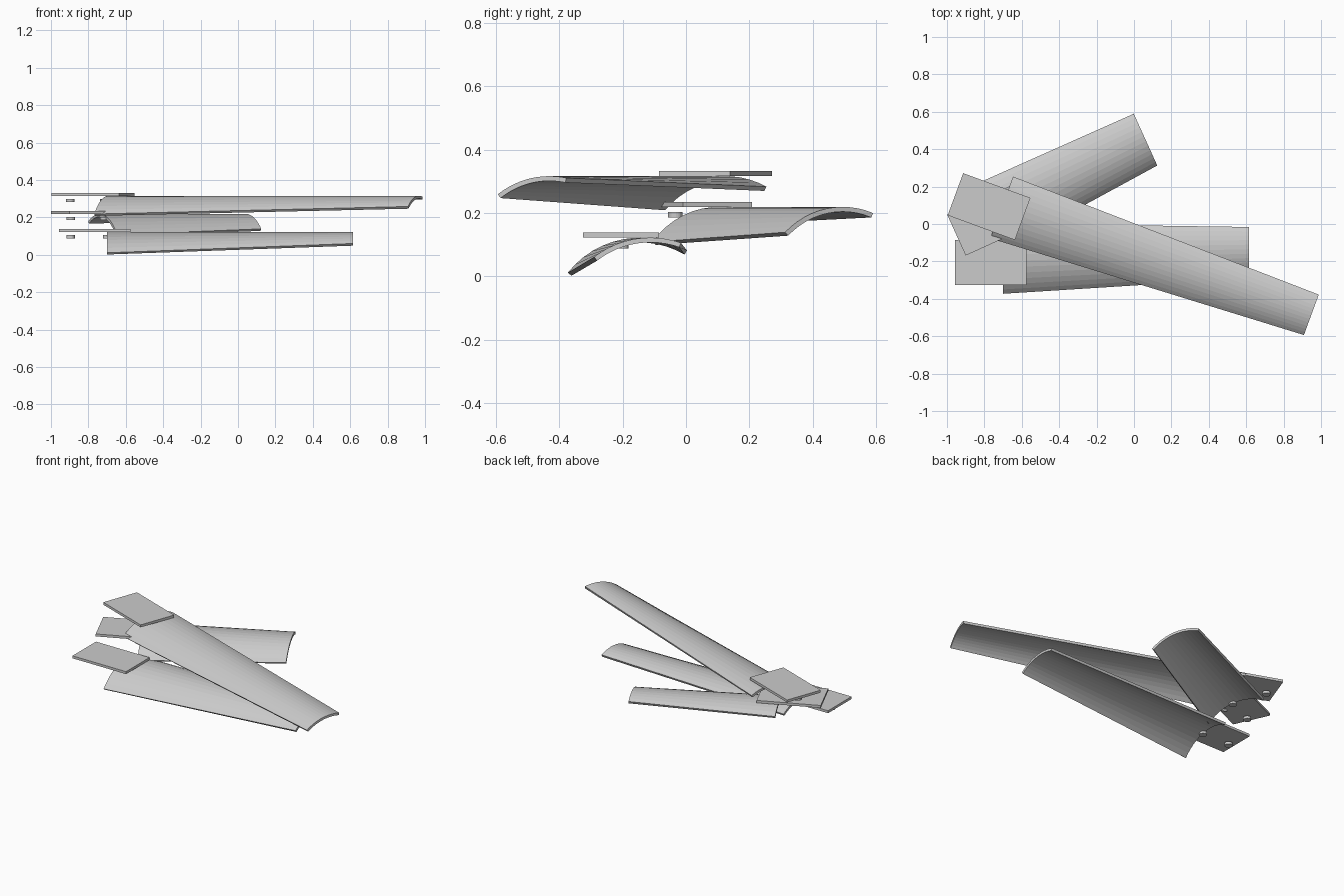
import bpy, bmesh, math
from mathutils import Matrix, Vector

if "Cube" in bpy.data.objects:
    bpy.data.objects.remove(bpy.data.objects["Cube"])

R, T, SEG = 0.29, 0.015, 12      # pipe radius, wall thickness, facets
U0 = 0.065                       # where the blade root starts along the plate


def finish(name, bm, place):
    bmesh.ops.recalc_face_normals(bm, faces=bm.faces)
    me = bpy.data.meshes.new(name)
    bm.to_mesh(me)
    bm.free()
    ob = bpy.data.objects.new(name, me)
    ob.matrix_world = place
    bpy.context.collection.objects.link(ob)
    return ob


def ring(bm, u, lo, hi, v0):
    """Closed arc section of the pipe wall between two edge positions."""
    a0, a1 = math.asin((lo - v0) / R), math.asin((hi - v0) / R)
    angles = [a0 + (a1 - a0) * i / SEG for i in range(SEG + 1)]
    pts = [(R, a) for a in angles] + [(R - T, a) for a in reversed(angles)]
    return [bm.verts.new((u, v0 + r * math.sin(a), r * math.cos(a) - R)) for r, a in pts]


def blade(name, place, root, tip, end):
    bm = bmesh.new()
    a, b = ring(bm, U0, *root), ring(bm, end, *tip)
    n = len(a)
    for i in range(n):
        j = (i + 1) % n
        bm.faces.new((a[i], a[j], b[j], b[i]))
    # end walls as quads so the curved section stays clean
    for r in (a, b):
        for i in range(SEG):
            bm.faces.new((r[i], r[i + 1], r[n - 2 - i], r[n - 1 - i]))
    finish(name, bm, place)


def plate(name, place):
    bm = bmesh.new()
    bmesh.ops.create_cube(bm, size=1, matrix=Matrix.Translation((0, 0, 0.008))
                          @ Matrix.Diagonal((0.383, 0.24, 0.016, 1)))
    finish(name, bm, place)


def nut(name, place, u):
    bm = bmesh.new()
    bmesh.ops.create_cone(bm, cap_ends=True, segments=20, radius1=0.023, radius2=0.023,
                          depth=0.017, matrix=Matrix.Translation((u, 0, -0.025)))
    finish(name, bm, place)


# name, plate centre, turn, blade root (low, high, crest), blade tip, tip distance
BLADES = [
    ("lower", (-0.765, -0.205, 0.122), 0, (-0.168, 0.208, 0.06), (-0.085, 0.189, 0.093), 1.38),
    ("middle", (-0.775, 0.02, 0.219), 24.4, (-0.168, 0.205, 0.06), (-0.105, 0.199, 0.095), 0.94),
    ("upper", (-0.775, 0.093, 0.316), -20.2, (-0.157, 0.195, 0.06), (-0.063, 0.167, 0.11), 1.817),
]

for name, loc, turn, root, tip, end in BLADES:
    place = Matrix.Translation(Vector(loc)) @ Matrix.Rotation(math.radians(turn), 4, 'Z')
    blade(name + "_blade", place, root, tip, end)
    plate(name + "_mounting_plate", place)
    for k, u in (("outer", -0.13), ("inner", 0.065)):
        nut(f"{name}_{k}_bolt_head", place, u)
